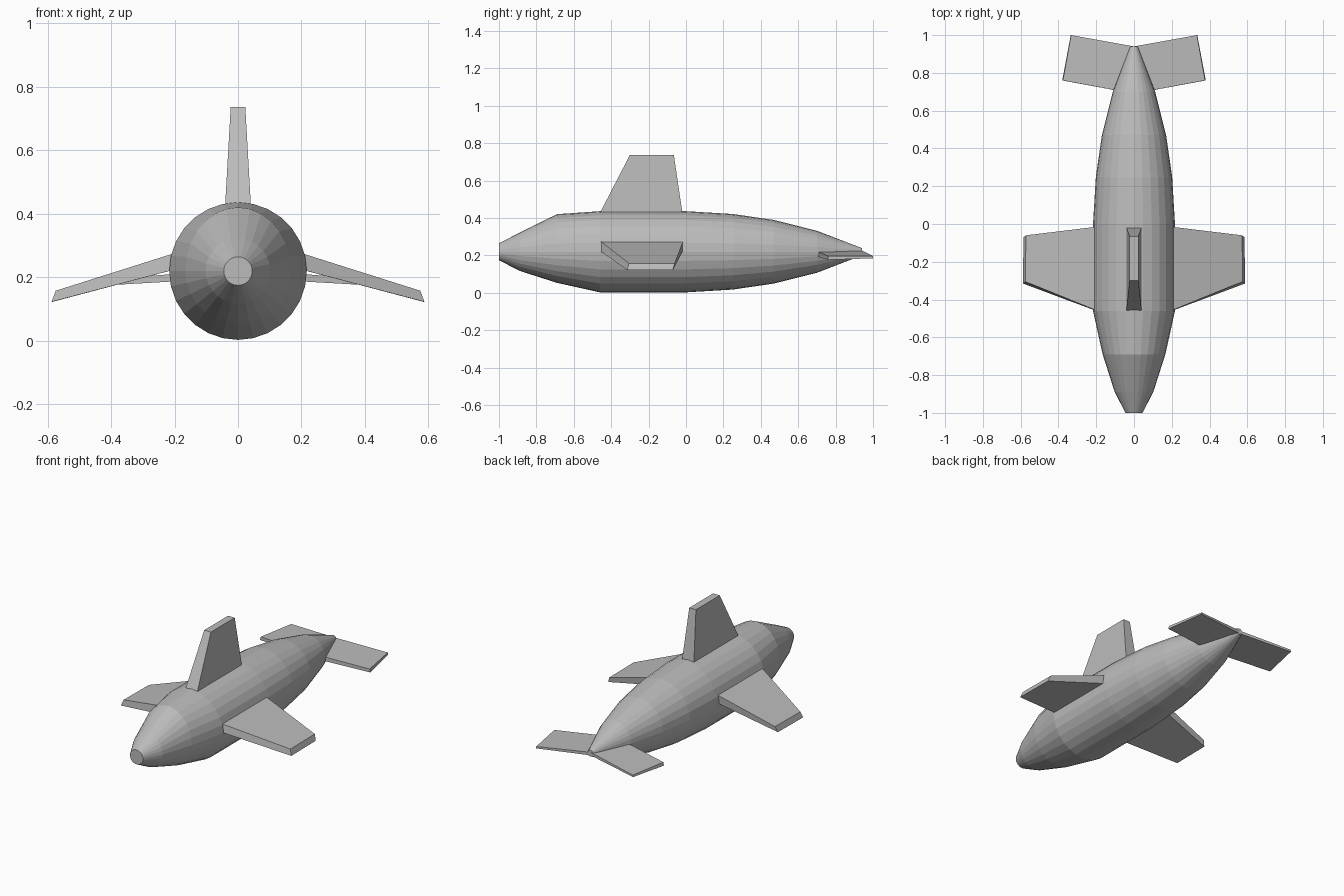
import bpy, bmesh, math

if "Cube" in bpy.data.objects:
    bpy.data.objects.remove(bpy.data.objects["Cube"])

SIDES = 28
CZ = 0.219

grey = bpy.data.materials.new("plain grey")
grey.diffuse_color = (0.5, 0.5, 0.5, 1)
grey.use_nodes = True
grey.node_tree.nodes["Principled BSDF"].inputs["Base Color"].default_value = grey.diffuse_color


def finish(name, bm):
    bmesh.ops.recalc_face_normals(bm, faces=bm.faces)
    mesh = bpy.data.meshes.new(name)
    bm.to_mesh(mesh)
    bm.free()
    mesh.materials.append(grey)
    obj = bpy.data.objects.new(name, mesh)
    bpy.context.collection.objects.link(obj)
    return obj


def prism(name, lower, upper):
    """Solid between two matching quads."""
    bm = bmesh.new()
    a = [bm.verts.new(p) for p in lower]
    b = [bm.verts.new(p) for p in upper]
    bm.faces.new(a)
    bm.faces.new(b)
    for i in range(4):
        j = (i + 1) % 4
        bm.faces.new((a[i], a[j], b[j], b[i]))
    return finish(name, bm)


def mirror_x(obj):
    obj.modifiers.new("mirror", 'MIRROR').use_mirror_merge = False


# hull: rings of (y, radius, lift of the upper half)
profile = [(-1.0, 0.045, 0), (-0.89, 0.102, 0), (-0.69, 0.166, 0.035),
           (-0.46, 0.217, 0), (0.0, 0.217, 0), (0.25, 0.202, 0),
           (0.47, 0.17, 0), (0.70, 0.112, 0), (0.94, 0.02, 0)]
bm = bmesh.new()
rings = []
for y, r, lift in profile:
    ring = []
    for i in range(SIDES):
        t = 2 * math.pi * i / SIDES
        s = math.sin(t)
        ring.append(bm.verts.new((r * math.cos(t), y,
                                  CZ + r * s + lift * max(0, s))))
    rings.append(ring)
for a, b in zip(rings, rings[1:]):
    for i in range(SIDES):
        j = (i + 1) % SIDES
        bm.faces.new((a[i], a[j], b[j], b[i]))
bm.faces.new(rings[0])
bm.faces.new(rings[-1])
finish("hull", bm)

# upright fin on the back
prism("top_fin",
      [(-0.046, -0.51, 0.33), (0.046, -0.51, 0.33), (0.046, -0.005, 0.33), (-0.046, -0.005, 0.33)],
      [(-0.023, -0.30, 0.737), (0.023, -0.30, 0.737), (0.023, -0.065, 0.737), (-0.023, -0.065, 0.737)])

# side wings, drooping to the tips
mirror_x(prism("side_wing",
      [(0.12, -0.49, 0.245), (0.588, -0.315, 0.122), (0.585, -0.07, 0.122), (0.12, -0.005, 0.245)],
      [(0.12, -0.49, 0.301), (0.575, -0.305, 0.157), (0.572, -0.06, 0.157), (0.12, -0.005, 0.301)]))

# tail planes, swept back
mirror_x(prism("tail_plane",
      [(0.0, 0.69, 0.198), (0.38, 0.76, 0.176), (0.335, 1.0, 0.184), (0.0, 0.94, 0.207)],
      [(0.0, 0.69, 0.226), (0.376, 0.76, 0.196), (0.333, 1.0, 0.196), (0.0, 0.94, 0.226)]))
